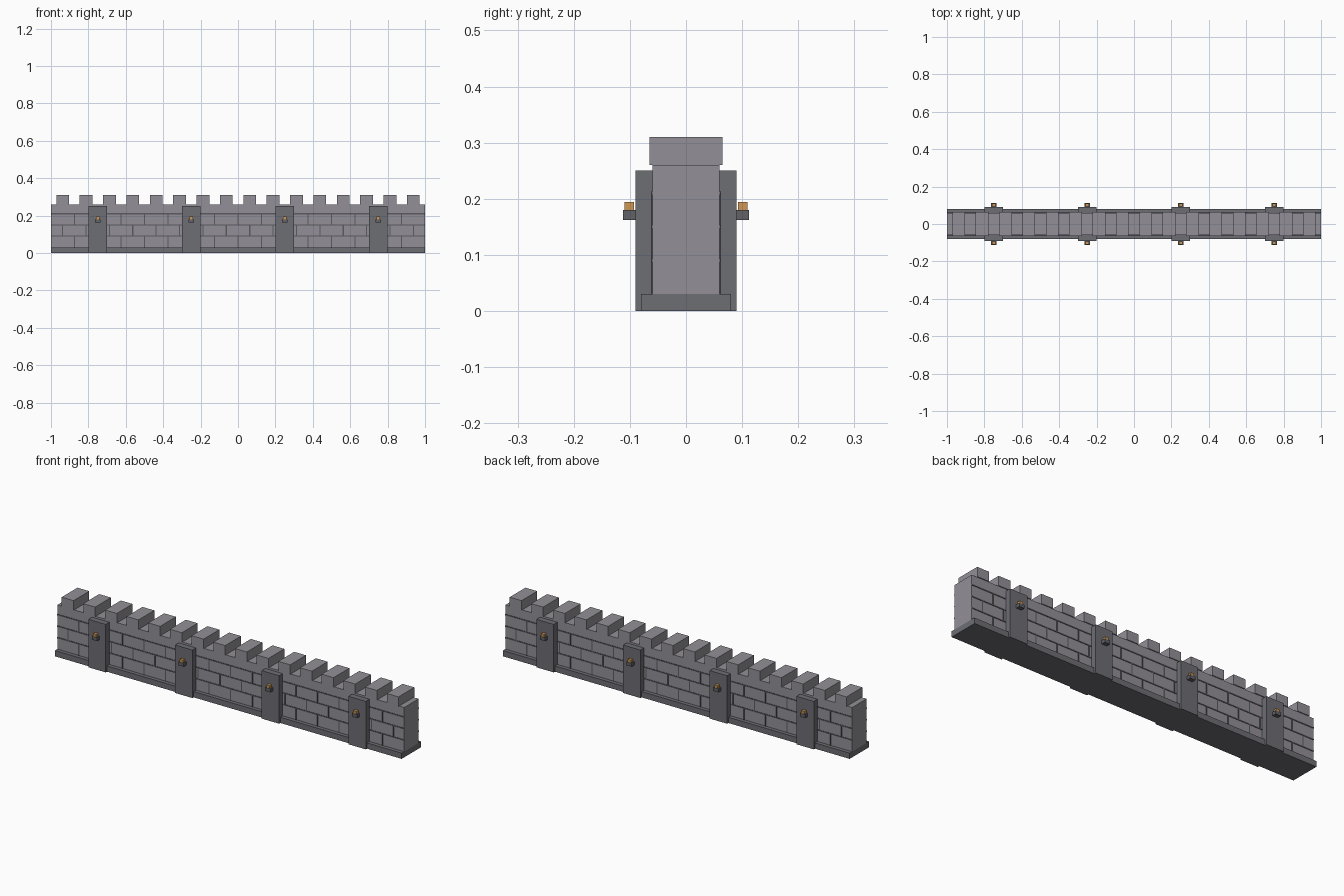
import bpy, bmesh

if "Cube" in bpy.data.objects:
    bpy.data.objects.remove(bpy.data.objects["Cube"])


def material(name, rgb):
    m = bpy.data.materials.new(name)
    m.diffuse_color = (*rgb, 1)
    m.use_nodes = True
    m.node_tree.nodes["Principled BSDF"].inputs["Base Color"].default_value = m.diffuse_color
    return m


STONE = material("light stone", (0.29, 0.28, 0.31))
DARK = material("dark stone", (0.155, 0.157, 0.175))
MORTAR = material("mortar", (0.10, 0.10, 0.115))
IRON = material("iron", (0.12, 0.12, 0.135))
FLAME = material("flame", (0.62, 0.31, 0.09))


def boxes(name, mat, extents):
    """One object made of boxes, each (x0, x1, y0, y1, z0, z1)."""
    bm = bmesh.new()
    for x0, x1, y0, y1, z0, z1 in extents:
        vs = bmesh.ops.create_cube(bm, size=1)["verts"]
        for v in vs:
            v.co.x = x1 if v.co.x > 0 else x0
            v.co.y = y1 if v.co.y > 0 else y0
            v.co.z = z1 if v.co.z > 0 else z0
    me = bpy.data.meshes.new(name)
    bm.to_mesh(me)
    bm.free()
    me.materials.append(mat)
    ob = bpy.data.objects.new(name, me)
    bpy.context.collection.objects.link(ob)
    return ob


def both_sides(x0, x1, y0, y1, z0, z1):
    return [(x0, x1, y0, y1, z0, z1), (x0, x1, -y1, -y0, z0, z1)]


# Plinth and wall body
boxes("plinth", DARK, [(-1, 1, -0.08, 0.08, 0, 0.03)])
boxes("wall", STONE, [(-1, 1, -0.06, 0.06, 0.03, 0.26)])

# Merlons along the top
boxes("merlons", STONE,
      [(x - 0.034, x + 0.034, -0.065, 0.065, 0.26, 0.31)
       for x in (-0.9375 + 0.125 * i for i in range(16))])

# Mortar: courses and staggered upright joints
lines = []
for z in (0.09, 0.15, 0.21):
    lines += both_sides(-1, 1, 0.059, 0.062, z - 0.003, z + 0.003)
for row in range(3):
    z = 0.03 + 0.06 * row
    for i in range(-8, 9):
        x = 0.125 * i + (0.0625 if row == 1 else 0)
        if abs(x) < 0.99:
            lines += both_sides(x - 0.003, x + 0.003, 0.059, 0.062,
                                z + (0.003 if row else 0), z + 0.057)
boxes("mortar_joints", MORTAR, lines)

# Buttresses, each with a bracket and flame
buttresses, brackets, flames = [], [], []
for x in (-0.75, -0.25, 0.25, 0.75):
    buttresses += both_sides(x - 0.05, x + 0.05, 0.055, 0.09, 0, 0.25)
    brackets += both_sides(x - 0.015, x + 0.015, 0.089, 0.112, 0.162, 0.18)
    flames += both_sides(x - 0.009, x + 0.009, 0.093, 0.11, 0.18, 0.194)
boxes("buttresses", DARK, buttresses)
boxes("torch_brackets", IRON, brackets)
boxes("torch_flames", FLAME, flames)
